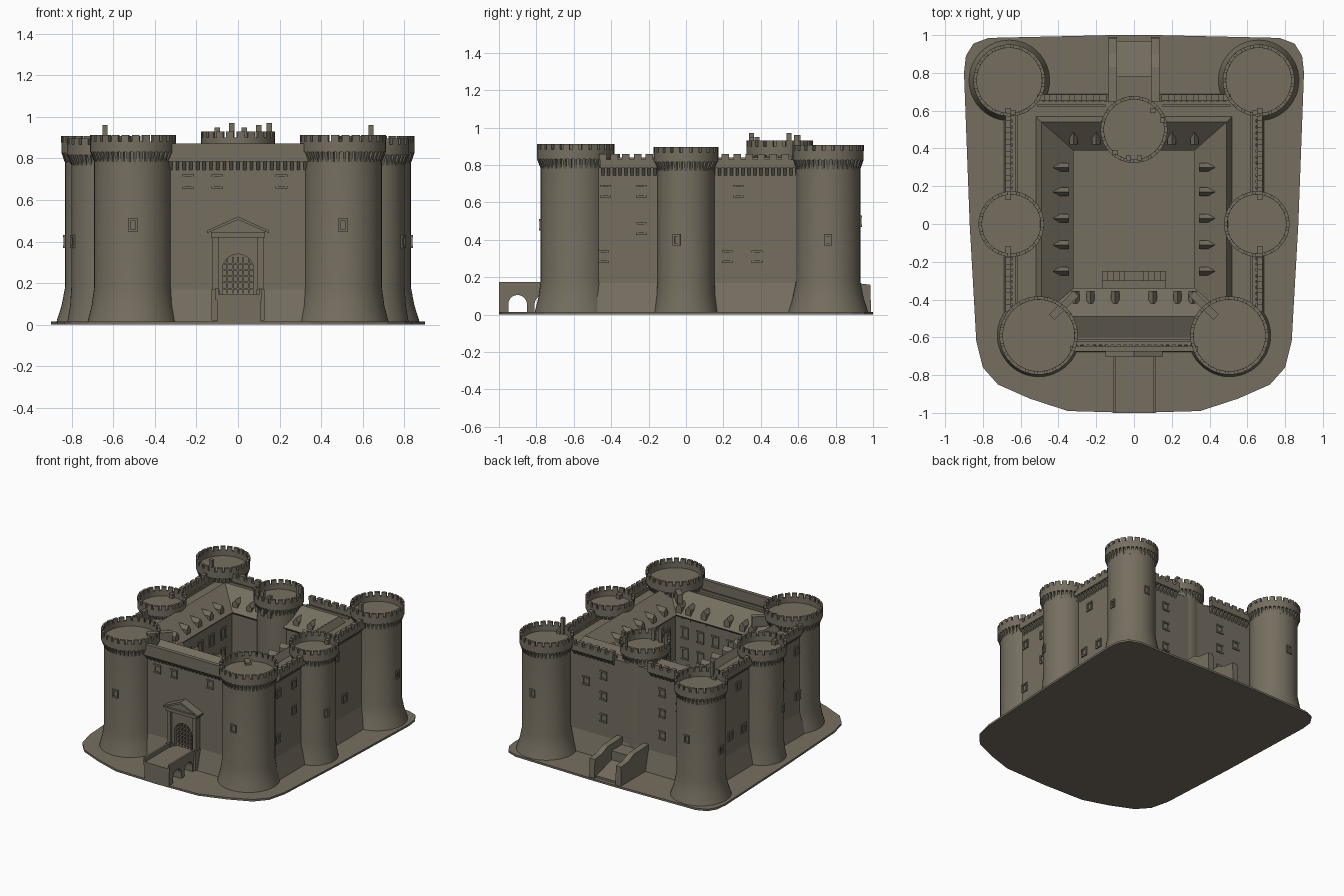
import bpy, bmesh
from math import pi, cos, sin
from mathutils import Matrix, Vector

if "Cube" in bpy.data.objects:
    bpy.data.objects.remove(bpy.data.objects["Cube"])

stone = bpy.data.materials.new("stone")
stone.use_nodes = True
STONE = (0.18, 0.157, 0.118, 1)
stone.diffuse_color = STONE
stone.node_tree.nodes["Principled BSDF"].inputs["Base Color"].default_value = STONE


def finish(name, bm, smooth=False):
    bmesh.ops.recalc_face_normals(bm, faces=bm.faces)
    me = bpy.data.meshes.new(name)
    bm.to_mesh(me)
    bm.free()
    me.materials.append(stone)
    ob = bpy.data.objects.new(name, me)
    bpy.context.collection.objects.link(ob)
    if smooth:
        bpy.ops.object.select_all(action="DESELECT")
        ob.select_set(True)
        bpy.context.view_layer.objects.active = ob
        bpy.ops.object.shade_smooth_by_angle(angle=0.5)
    return ob


def place(x, y, z=0, angle=0):
    return Matrix.Translation((x, y, z)) @ Matrix.Rotation(angle, 4, "Z")


def box(bm, x, y, z, m=Matrix(), taper=0):
    """Box from (min, max) pairs; taper pulls the lower outer edge in along x."""
    verts = []
    for c in z:
        x1 = x[1] - (taper if c == z[0] else 0)
        verts.append([bm.verts.new(m @ Vector((a, b, c)))
                      for a, b in ((x[0], y[0]), (x1, y[0]), (x1, y[1]), (x[0], y[1]))])
    skin(bm, verts)


def skin(bm, loops):
    """Join closed loops of equal length and cap both ends."""
    n = len(loops[0])
    for a, b in zip(loops, loops[1:]):
        for i in range(n):
            j = (i + 1) % n
            bm.faces.new((a[i], a[j], b[j], b[i]))
    bm.faces.new(loops[0])
    bm.faces.new(loops[-1])


def prism(bm, pts, d, m=Matrix()):
    """Extrude a (y, z) outline along local x between the two depths d."""
    skin(bm, [[bm.verts.new(m @ Vector((x, y, z))) for y, z in pts] for x in d])


def arch(c, r, foot, spring, n=10):
    """Outline of an arched opening, from one foot to the other."""
    top = [(c - r * cos(pi * i / n), spring + r * sin(pi * i / n)) for i in range(n + 1)]
    return [(c - r, foot)] + top + [(c + r, foot)]


# Ground slab
half = [(0.35, -0.99), (0.55, -0.925), (0.72, -0.85), (0.8, -0.76), (0.835, -0.62), (0.87, 0),
        (0.9, 0.8), (0.89, 0.89), (0.85, 0.955), (0.77, 0.985), (0.12, 1)]
outline = half + [(-x, y) for x, y in reversed(half)]
outline[:1] = [(0, -1), half[0]]
bm = bmesh.new()
skin(bm, [[bm.verts.new((x, y, z)) for x, y in outline] for z in (0, 0.015)])
finish("ground_slab", bm)

# Main block: scarp, outer wall, walkway, ridge, eave, courtyard wall
rings = [(0.69, -0.68, 0.69, 0.01), (0.645, -0.64, 0.65, 0.17), (0.645, -0.64, 0.65, 0.79),
         (0.52, -0.6, 0.57, 0.79), (0.49, -0.49, 0.54, 0.84), (0.32, -0.34, 0.39, 0.71),
         (0.34, -0.36, 0.41, 0.69), (0.34, -0.36, 0.41, 0.1)]
bm = bmesh.new()
skin(bm, [[bm.verts.new(p) for p in ((-w, f, z), (w, f, z), (w, b, z), (-w, b, z))]
          for w, f, b, z in rings])
finish("main_walls_and_roof", bm)


def tower(name, x, y, foot, r, rim, top):
    """Round tower with flared foot, corbels, parapet and merlons."""
    lip, n = top - 0.08, 48
    prof = [(foot, 0.01), ((foot + r) / 2 - 0.004, 0.09), (r, 0.18), (r, lip), (rim, lip),
            (rim, top - 0.03), (rim - 0.018, top - 0.03), (rim - 0.018, top - 0.07)]
    bm = bmesh.new()
    skin(bm, [[bm.verts.new((x + a * cos(2 * pi * i / n), y + a * sin(2 * pi * i / n), z))
               for i in range(n)] for a, z in prof])
    finish(name, bm, True)
    bm = bmesh.new()
    merlons = round(rim * 120)
    for i in range(merlons):
        box(bm, (rim - 0.018, rim), (-0.018, 0.018), (top - 0.031, top),
            place(x, y, 0, 2 * pi * i / merlons))
    corbels = round(rim * 200)
    for i in range(corbels):
        box(bm, (r - 0.01, rim), (-0.008, 0.008), (lip - 0.05, lip + 0.001),
            place(x, y, 0, 2 * pi * i / corbels), rim - r)
    finish(name + "_battlements", bm)


for side, s in (("left", 1), ("right", -1)):
    tower("front_" + side + "_tower", s * 0.505, -0.59, 0.22, 0.187, 0.207, 0.912)
    tower("middle_" + side + "_tower", s * 0.65, 0, 0.172, 0.152, 0.173, 0.897)
    tower("back_" + side + "_tower", s * 0.66, 0.76, 0.215, 0.172, 0.19, 0.907)
tower("inner_tower", 0, 0.5, 0.165, 0.155, 0.177, 0.93)


def parapet(bm, x, y, angle, length, top, crenels=True):
    """Wall-top parapet centred at x, y and facing along the angle."""
    m = place(x, y, 0, angle)
    h = length / 2
    box(bm, (0.005, 0.035), (-h, h), (0.785, top - (0.03 if crenels else 0)), m)
    box(bm, (-0.03, -0.018), (-h, h), (0.785, 0.81), m)
    n = round(length / 0.032)
    for i in range(n):
        c = -h + (i + 0.5) * length / n
        box(bm, (-0.01, 0.035), (c - 0.008, c + 0.008), (0.745, 0.79), m, 0.033)
        if crenels and i % 2 == 0:
            box(bm, (0.005, 0.035), (c - 0.02, c + 0.02), (top - 0.031, top), m)


# Wall parapets
bm = bmesh.new()
for s, a in ((1, 0), (-1, pi)):
    parapet(bm, s * 0.645, -0.29, a, 0.34, 0.86)
    parapet(bm, s * 0.645, 0.37, a, 0.48, 0.86)
    parapet(bm, s * 0.33, 0.65, pi / 2, 0.36, 0.86)
parapet(bm, 0, -0.64, -pi / 2, 0.68, 0.872, False)
finish("wall_parapets", bm)

# Dormers along the courtyard eaves
bm = bmesh.new()
gable = [(-0.022, 0.68), (0.022, 0.68), (0.022, 0.765), (0, 0.795), (-0.022, 0.765)]
for s, a in ((1, 0), (-1, pi)):
    for y in (0.3, 0.17, 0.03, -0.11, -0.25):
        prism(bm, gable, (0.345, 0.43), place(0, y, 0, a))
    for x in (0.2, 0.32):
        prism(bm, gable, (0.42, 0.5), place(s * x, 0, 0, pi / 2))
    for x in (0.1, 0.23, 0.31):
        prism(bm, gable, (0.355, 0.42), place(s * x, 0, 0, -pi / 2))
    box(bm, (-0.02, 0.02), (-0.09, 0.09), (0.78, 0.86), place(s * 0.37, -0.43, 0, s * 0.8))
finish("dormers", bm)

# Chimneys and look-out posts
bm = bmesh.new()
for x, y, top in ((0.64, 0.59, 0.96), (-0.64, 0.59, 0.96), (-0.03, 0.35, 0.97), (0.03, 0.35, 0.95),
                  (0.15, 0.55, 0.97), (-0.1, 0.38, 0.95), (0.1, 0.6, 0.96)):
    box(bm, (x - 0.013, x + 0.013), (y - 0.013, y + 0.013), (0.78, top))
finish("chimneys", bm)


def window(bm, m, w=0.045, h=0.055):
    """Raised frame with a mullion cross, facing local +x."""
    t = 0.006
    for s in (-1, 1):
        box(bm, (-0.01, 0.007), (s * w / 2 - t, s * w / 2 + t), (-h / 2, h / 2), m)
        box(bm, (-0.01, 0.009), (-w / 2 - t, w / 2 + t), (s * h / 2 - t, s * h / 2 + t), m)


# Outer windows
bm = bmesh.new()
for s, a in ((1, 0), (-1, pi)):
    for y, z in ((-0.43, 0.66), (-0.24, 0.66), (-0.24, 0.46), (-0.44, 0.31), (0.22, 0.31),
                 (0.38, 0.31), (0.28, 0.66)):
        window(bm, place(s * 0.645, y, z, a))
    for x, z in ((0.25, 0.64), (0.25, 0.48), (0.25, 0.31), (0.4, 0.56)):
        window(bm, place(s * x, 0.65, z, pi / 2))
    window(bm, place(s * 0.505, -0.777, 0.48, -pi / 2), 0.035, 0.05)
    window(bm, place(s * 0.793, -0.05, 0.4, a - s * 0.34), 0.03, 0.05)
    window(bm, place(s * 0.832, 0.76, 0.4, a), 0.03, 0.05)
    window(bm, place(s * 0.66, 0.932, 0.5, pi / 2), 0.03, 0.05)
for x in (-0.24, -0.1, 0.21):
    window(bm, place(x, -0.64, 0.69, -pi / 2))
finish("outer_windows", bm)

# Courtyard windows
bm = bmesh.new()
for z in (0.25, 0.42, 0.58):
    for i in range(5):
        for s, a in ((1, pi), (-1, 0)):
            window(bm, place(s * 0.34, -0.26 + 0.14 * i, z, a), 0.05, 0.08)
        window(bm, place(-0.26 + 0.13 * i, -0.36, z, pi / 2), 0.05, 0.08)
finish("courtyard_windows", bm)

# Courtyard stair porch
bm = bmesh.new()
box(bm, (-0.17, 0.17), (-0.37, -0.3), (0.1, 0.34))
for i in range(5):
    box(bm, (-0.17 + 0.03 * i, 0.17 - 0.03 * i), (-0.3, -0.25), (0.1 + 0.04 * i, 0.14 + 0.04 * i))
finish("courtyard_porch", bm)

# Gate: arched surround, pilasters, entablature and pediment
gate = place(0, -0.64, 0, -pi / 2)
bm = bmesh.new()
prism(bm, [(-0.12, 0.14)] + arch(0, 0.075, 0.14, 0.265) + [(0.12, 0.14), (0.12, 0.42), (-0.12, 0.42)],
      (-0.02, 0.03), gate)
for s in (-1, 1):
    c = s * 0.108
    box(bm, (0, 0.05), (c - 0.014, c + 0.014), (0.02, 0.43), gate)
    box(bm, (0, 0.06), (c - 0.02, c + 0.02), (0.02, 0.17), gate)
box(bm, (-0.02, 0.06), (-0.13, 0.13), (0.42, 0.445), gate)
prism(bm, [(-0.145, 0.445), (0.145, 0.445), (0, 0.51)], (-0.02, 0.045), gate)
for s in (-1, 1):
    prism(bm, [(s * 0.15, 0.44), (s * 0.15, 0.453), (0, 0.52), (0, 0.505)], (-0.02, 0.065), gate)
finish("gate_surround", bm)
bm = bmesh.new()
for i in range(-2, 3):
    box(bm, (0, 0.012), (i * 0.026 - 0.004, i * 0.026 + 0.004), (0.15, 0.325), gate)
    box(bm, (0, 0.012), (-0.07, 0.07), (0.23 + i * 0.03, 0.237 + i * 0.03), gate)
finish("gate_grille", bm)

# Front bridge on arches, with side rails
bm = bmesh.new()
side = [(-1, 0.01)] + arch(-0.9, 0.05, 0.01, 0.055) + arch(-0.76, 0.05, 0.01, 0.055)
side += [(-0.62, 0.01), (-0.62, 0.145), (-1, 0.145)]
prism(bm, side, (-0.1, 0.11))
for x in (-0.11, 0.1):
    box(bm, (x, x + 0.015), (-1, -0.66), (0.12, 0.175))
finish("front_bridge", bm)

# Rear ramp between stepped side walls
bm = bmesh.new()
for x in (-0.135, 0.09):
    prism(bm, [(0.62, 0.01), (0.99, 0.01), (0.985, 0.16), (0.9, 0.17), (0.83, 0.2), (0.62, 0.21)],
          (x, x + 0.045))
prism(bm, [(0.62, 0.01), (0.97, 0.01), (0.97, 0.03), (0.78, 0.08), (0.78, 0.15), (0.62, 0.15)],
      (-0.1, 0.1))
finish("rear_ramp", bm)
